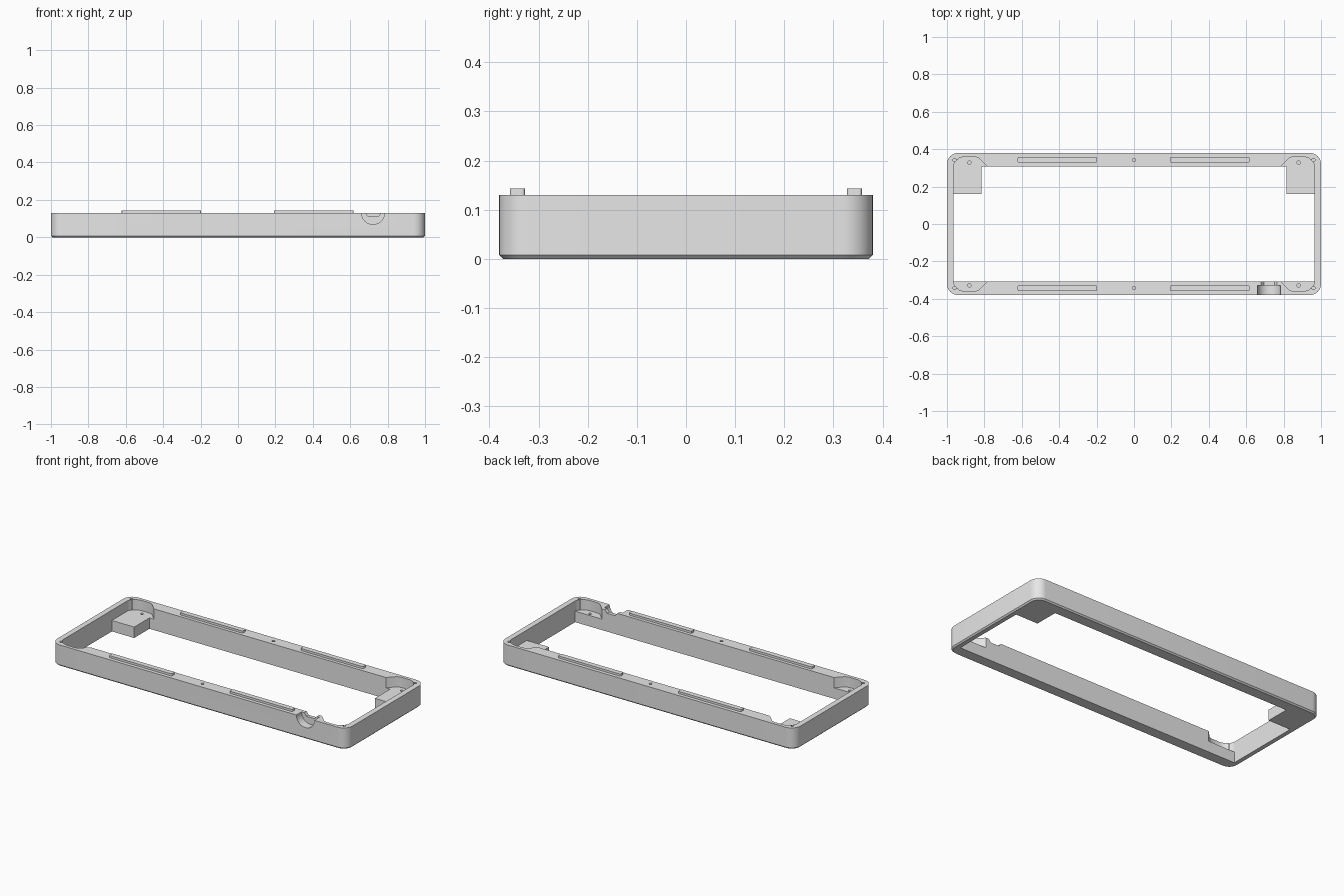
import bpy, bmesh, math

if "Cube" in bpy.data.objects:
    bpy.data.objects.remove(bpy.data.objects["Cube"], do_unlink=True)

HALF_X, HALF_Y, TOP = 1.0, 0.38, 0.13
IN_X, IN_Y, FLOOR = 0.966, 0.308, 0.067

grey = bpy.data.materials.new("plain_grey")
grey.use_nodes = True
grey.diffuse_color = (0.8, 0.8, 0.8, 1)
grey.node_tree.nodes["Principled BSDF"].inputs["Base Color"].default_value = (0.8, 0.8, 0.8, 1)


def loft(name, rings):
    """Closed solid skinned through rings of equal point count."""
    bm = bmesh.new()
    loops = [[bm.verts.new(p) for p in ring] for ring in rings]
    n = len(loops[0])
    for a, b in zip(loops, loops[1:]):
        for i in range(n):
            j = (i + 1) % n
            bm.faces.new((a[i], a[j], b[j], b[i]))
    bm.faces.new(loops[0])
    bm.faces.new(loops[-1])
    bmesh.ops.recalc_face_normals(bm, faces=bm.faces)
    mesh = bpy.data.meshes.new(name)
    bm.to_mesh(mesh)
    bm.free()
    mesh.materials.append(grey)
    ob = bpy.data.objects.new(name, mesh)
    bpy.context.collection.objects.link(ob)
    return ob


def at_z(pts, z):
    return [(x, y, z) for x, y in pts]


def at_y(pts, y):
    return [(x, y, z) for x, z in pts]


def rounded(hx, hy, r, cx=0, cy=0, steps=10):
    """Rounded rectangle outline."""
    pts = []
    for k, (sx, sy) in enumerate([(1, 1), (-1, 1), (-1, -1), (1, -1)]):
        for i in range(steps + 1):
            a = math.pi / 2 * (k + i / steps)
            pts.append((cx + sx * (hx - r) + r * math.cos(a),
                        cy + sy * (hy - r) + r * math.sin(a)))
    return pts


def circle(cx, cy, r, n=16):
    return [(cx + r * math.cos(2 * math.pi * i / n),
             cy + r * math.sin(2 * math.pi * i / n)) for i in range(n)]


def cut(target, cutter):
    mod = target.modifiers.new("cut", 'BOOLEAN')
    mod.operation, mod.solver, mod.object = 'DIFFERENCE', 'EXACT', cutter
    bpy.ops.object.select_all(action='DESELECT')
    bpy.context.view_layer.objects.active = target
    target.select_set(True)
    bpy.ops.object.modifier_apply(modifier=mod.name)
    bpy.data.objects.remove(cutter, do_unlink=True)


# Outer shell with chamfered bottom edge
outline = rounded(HALF_X, HALF_Y, 0.06)
base = rounded(HALF_X - 0.008, HALF_Y - 0.008, 0.052)
frame = loft("frame", [at_z(base, 0), at_z(outline, 0.008), at_z(outline, TOP)])

# Central opening
opening = [(-IN_X, -IN_Y), (IN_X, -IN_Y), (IN_X, IN_Y), (-IN_X, IN_Y)]
cut(frame, loft("opening_cutter", [at_z(opening, -0.1), at_z(opening, 0.3)]))

# Stepped pockets and screw holes in each corner
for sx in (-1, 1):
    for sy in (-1, 1):
        pocket = [(IN_X, 0.25), (IN_X, 0.315), (0.955, 0.335), (0.935, 0.352),
                  (0.91, 0.36), (0.85, 0.36), (0.83, 0.353), (0.785, IN_Y), (0.785, 0.25)]
        pocket = [(sx * x, sy * y) for x, y in pocket]
        cut(frame, loft("pocket_cutter", [at_z(pocket, FLOOR), at_z(pocket, 0.3)]))
        for x, y in ((0.96, 0.342), (0.88, 0.328)):
            hole = circle(sx * x, sy * y, 0.009)
            cut(frame, loft("hole_cutter", [at_z(hole, 0.03), at_z(hole, 0.3)]))

# Middle screw holes
for sy in (-1, 1):
    hole = circle(0, sy * 0.342, 0.009)
    cut(frame, loft("hole_cutter", [at_z(hole, 0.06), at_z(hole, 0.3)]))

# Cable exit: round outer recess and shallow inner notch
recess = circle(0.722, TOP, 0.061, 40)
cut(frame, loft("recess_cutter", [at_y(recess, -0.5), at_y(recess, -0.33)]))
notch = [(0.675, 0.2), (0.68, TOP), (0.695, 0.112), (0.75, 0.112), (0.765, TOP), (0.77, 0.2)]
cut(frame, loft("notch_cutter", [at_y(notch, -0.4), at_y(notch, -0.2)]))

bpy.ops.object.shade_smooth_by_angle(angle=math.radians(30))

# Support blocks in the back corners
for side, sx in (("right", -1), ("left", 1)):
    block = [(sx * x, y) for x, y in ((IN_X, 0.16), (0.815, 0.16), (0.815, IN_Y), (IN_X, IN_Y))]
    loft(side + "_support_block", [at_z(block, 0), at_z(block, FLOOR)])

# Raised locating ridges on the long rails
for rail, sy in (("front", -1), ("back", 1)):
    for side, cx in (("right", -0.41), ("left", 0.405)):
        ridge = rounded(0.212, 0.0155, 0.007, cx, sy * 0.343, 4)
        loft(f"{rail}_{side}_ridge", [at_z(ridge, TOP), at_z(ridge, 0.143)])
